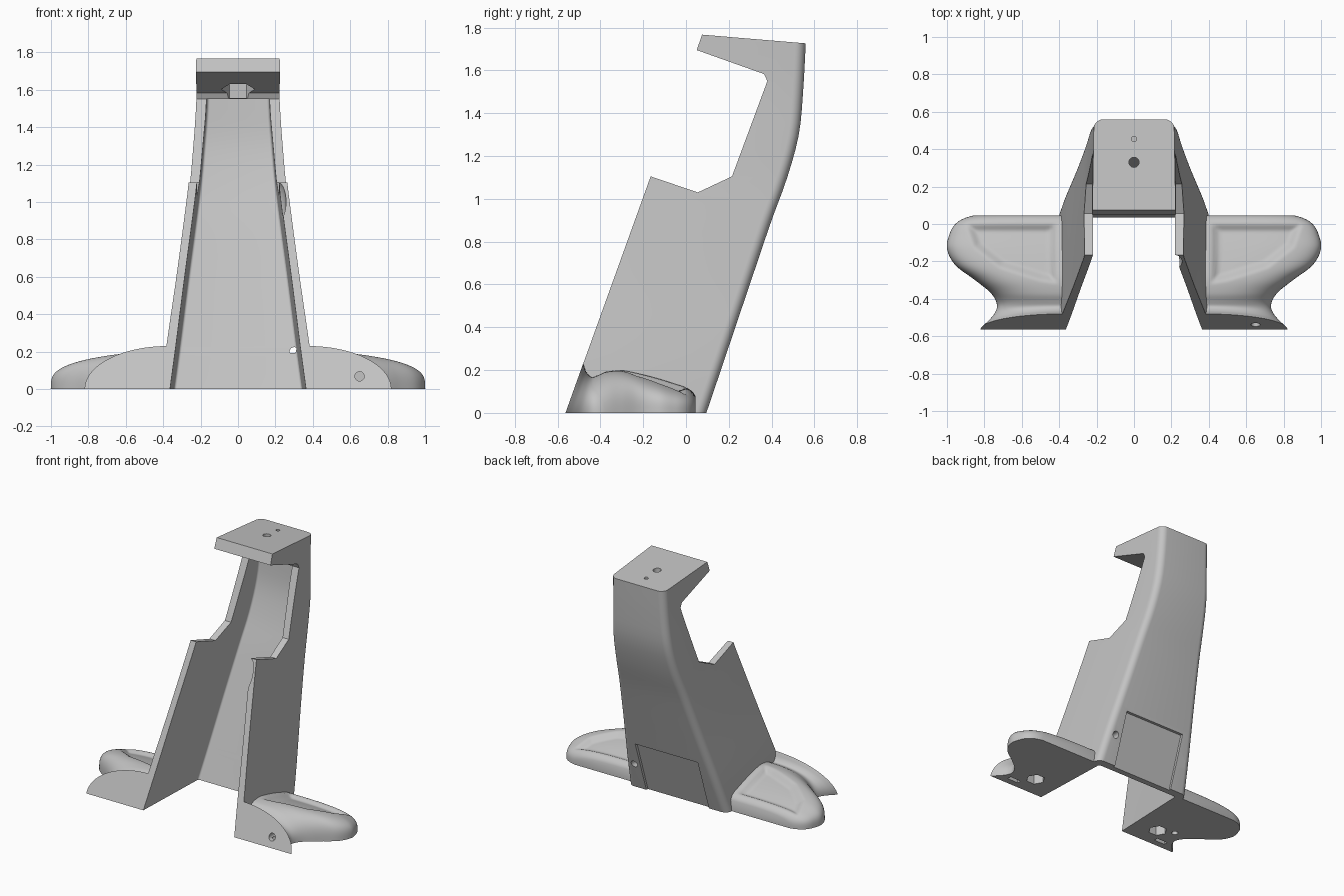
import bpy, bmesh, math
from mathutils import Matrix, Vector

cube = bpy.data.objects.get("Cube")
if cube:
    bpy.data.objects.remove(cube, do_unlink=True)

grey = bpy.data.materials.new("plain grey")
grey.use_nodes = True
GREY = (0.55, 0.55, 0.55, 1)
grey.diffuse_color = GREY
grey.node_tree.nodes["Principled BSDF"].inputs["Base Color"].default_value = GREY


def finish(name, bm):
    bmesh.ops.recalc_face_normals(bm, faces=bm.faces)
    mesh = bpy.data.meshes.new(name)
    bm.to_mesh(mesh)
    bm.free()
    ob = bpy.data.objects.new(name, mesh)
    bpy.context.collection.objects.link(ob)
    mesh.materials.append(grey)
    return ob


def loft(name, rings):
    """Skin closed rings of equal length and cap both ends."""
    bm = bmesh.new()
    rows = [[bm.verts.new(p) for p in ring] for ring in rings]
    n = len(rows[0])
    for a, b in zip(rows, rows[1:]):
        for i in range(n):
            j = (i + 1) % n
            bm.faces.new((a[i], a[j], b[j], b[i]))
    bm.faces.new(rows[0])
    bm.faces.new(rows[-1])
    return finish(name, bm)


def prism(name, outline, half):
    """Extrude a (y, z) outline across x."""
    return loft(name, [[(x, y, z) for y, z in outline] for x in (-half, half)])


def rod(center, radius, length, axis="Z", sides=24):
    bm = bmesh.new()
    bmesh.ops.create_cone(bm, cap_ends=True, segments=sides, radius1=radius,
                          radius2=radius, depth=length)
    turn = Matrix.Rotation(math.pi / 2, 4, "X") if axis == "Y" else Matrix()
    bm.transform(Matrix.Translation(center) @ turn @ Matrix.Rotation(math.pi / 2, 4, "Z"))
    return finish("cutter", bm)


def block(center, size):
    bm = bmesh.new()
    bmesh.ops.create_cube(bm, size=1)
    bm.transform(Matrix.Translation(center) @ Matrix.Diagonal((*size, 1)))
    return finish("cutter", bm)


def combine(ob, other, operation="DIFFERENCE"):
    """Apply a boolean and throw the cutter away."""
    mod = ob.modifiers.new("cut", "BOOLEAN")
    mod.operation, mod.object, mod.solver = operation, other, "EXACT"
    bpy.context.view_layer.update()
    graph = bpy.context.evaluated_depsgraph_get()
    mesh = bpy.data.meshes.new_from_object(ob.evaluated_get(graph))
    ob.modifiers.clear()
    ob.data = mesh
    bpy.data.objects.remove(other, do_unlink=True)


def smooth(ob, angle=30):
    bpy.ops.object.select_all(action="DESELECT")
    ob.select_set(True)
    bpy.context.view_layer.objects.active = ob
    bpy.ops.object.shade_smooth_by_angle(angle=math.radians(angle))


def curve(table, t, col=1):
    """Smooth interpolation down one column of a table."""
    last = len(table) - 1
    i = 0
    while i < last - 1 and t > table[i + 1][0]:
        i += 1

    def slope(k):
        a, b = table[max(k - 1, 0)], table[min(k + 1, last)]
        return (b[col] - a[col]) / (b[0] - a[0])
    p, q = table[i], table[i + 1]
    d = q[0] - p[0]
    u = min(max((t - p[0]) / d, 0), 1)
    return ((1 + 2 * u) * (1 - u) ** 2 * p[col] + u * (1 - u) ** 2 * d * slope(i)
            + u * u * (3 - 2 * u) * q[col] + u * u * (u - 1) * d * slope(i + 1))


def smoothstep(u):
    u = min(max(u, 0), 1)
    return u * u * (3 - 2 * u)


# Column: (height, back y, outer half width, inner half width)
COLUMN = [(-0.1, 0.06, 0.411, 0.357), (0, 0.095, 0.398, 0.343), (0.23, 0.173, 0.370, 0.312),
          (0.6, 0.298, 0.317, 0.265), (0.9, 0.4, 0.277, 0.225), (1.1, 0.473, 0.252, 0.2),
          (1.3, 0.527, 0.235, 0.182), (1.5, 0.547, 0.222, 0.167), (1.8, 0.563, 0.213, 0.16)]


def section(z, col, inset, radius, draft):
    """Horizontal U section: rounded at the back, widening to the front."""
    back, half, front = curve(COLUMN, z) - inset, curve(COLUMN, z, col), -0.8
    side = [(half + draft * (back - front), front)]
    for k in range(9):
        a = k * math.pi / 16
        side.append((half - radius + radius * math.cos(a), back - radius + radius * math.sin(a)))
    return [(x, y, z) for x, y in side] + [(-x, y, z) for x, y in reversed(side)]


def column_loft(name, low, high, *shape):
    steps = 30
    return loft(name, [section(low + (high - low) * i / steps, *shape) for i in range(steps + 1)])


body = column_loft("column", -0.1, 1.8, 2, 0, 0.05, 0.02)
combine(body, column_loft("cutter", -0.1, 1.55, 3, 0.06, 0.015, 0.035))
side_outline = [(-0.563, 0), (-0.165, 1.105), (0.055, 1.03), (0.215, 1.105), (0.38, 1.55),
                (0.365, 1.583), (0.05, 1.695), (0.075, 1.767), (0.9, 1.698), (0.9, 0)]
combine(body, prism("cutter", side_outline, 1), "INTERSECT")

# Shallow panel recess and screw holes in the back
base, top = curve(COLUMN, 0) - 0.02, curve(COLUMN, 0.38) - 0.02
combine(body, prism("cutter", [(base, -0.01), (top, 0.38), (0.5, 0.38), (0.5, -0.01)], 0.25))
for s in (-1, 1):
    combine(body, rod((s * 0.3, 0.15, 0.2), 0.024, 0.1, "Y"))

# Lid: hexagonal pocket below, bolt hole and pin hole above
combine(body, rod((0, 0.31, 1.612), 0.09, 0.11, sides=6))
combine(body, rod((0, 0.33, 1.7), 0.027, 0.2))
combine(body, rod((0, 0.455, 1.73), 0.014, 0.1))

# Finger dent on the inside of the left arm
bm = bmesh.new()
bmesh.ops.create_uvsphere(bm, u_segments=24, v_segments=16, radius=1)
bm.transform(Matrix.Translation((0.215, -0.2, 1.0)) @ Matrix.Diagonal((0.042, 0.07, 0.12, 1)))
combine(body, finish("cutter", bm))
smooth(body)

# Feet: (y, outer x, height, roundness of the section)
FOOT = [(-0.563, 0.82, 0.23, 2), (-0.53, 0.785, 0.192, 2.1), (-0.48, 0.745, 0.168, 2.3),
        (-0.43, 0.733, 0.175, 2.5), (-0.37, 0.765, 0.193, 2.7), (-0.3, 0.85, 0.198, 3),
        (-0.22, 0.955, 0.183, 3.3), (-0.13, 1.0, 0.16, 3.5), (-0.05, 0.985, 0.135, 3.5),
        (0, 0.955, 0.118, 3.5), (0.03, 0.91, 0.1, 3.5), (0.045, 0.86, 0.078, 3.5)]
DISH = [Vector(p) for p in ((0.405, 0.01), (0.405, -0.325), (0.5, -0.31),
                            (0.72, -0.24), (0.86, -0.13), (0.91, 0.01))]


def dish_depth(x, y):
    """Depth of the rounded hollow in the top of a foot."""
    inside = 1
    for a, b in zip(DISH, DISH[1:] + DISH[:1]):
        e = (b - a).normalized()
        inside = min(inside, e.x * (y - a.y) - e.y * (x - a.x))
    return 0.03 * smoothstep(inside / 0.055)


def foot_ring(y, s):
    reach, height, power = (curve(FOOT, y, c) for c in (1, 2, 3))
    lean = 0.358 * (1 - smoothstep((y + 0.563) / 0.2))
    inner, steps, ring = 0.375, 56, []
    for k in range(steps + 1):
        u = math.sin(k / steps * math.pi / 2)
        x = inner + (reach - inner) * u
        z = height * max(1 - u ** power, 0) ** (1 / power)
        if k < steps:
            z = max(z - dish_depth(x, y), 0.004)
        ring.append((s * x, y + lean * z, z))
    return ring + [(s * inner, y, 0)]


for s, label in ((1, "left_foot"), (-1, "right_foot")):
    first, last, rows = FOOT[0][0], FOOT[-1][0], 60
    foot = loft(label, [foot_ring(first + (last - first) * i / rows, s) for i in range(rows + 1)])
    # Front bolt hole, then nut pocket, pin hole and slot underneath
    combine(foot, rod((s * 0.65, -0.52, 0.068), 0.025, 0.14, "Y"))
    combine(foot, rod((s * 0.55, -0.4, 0.02), 0.065, 0.1, sides=6))
    combine(foot, rod((s * 0.66, -0.35, 0.02), 0.022, 0.1))
    combine(foot, block((s * 0.66, -0.5, 0.02), (0.09, 0.03, 0.06)))
    smooth(foot, 40)
